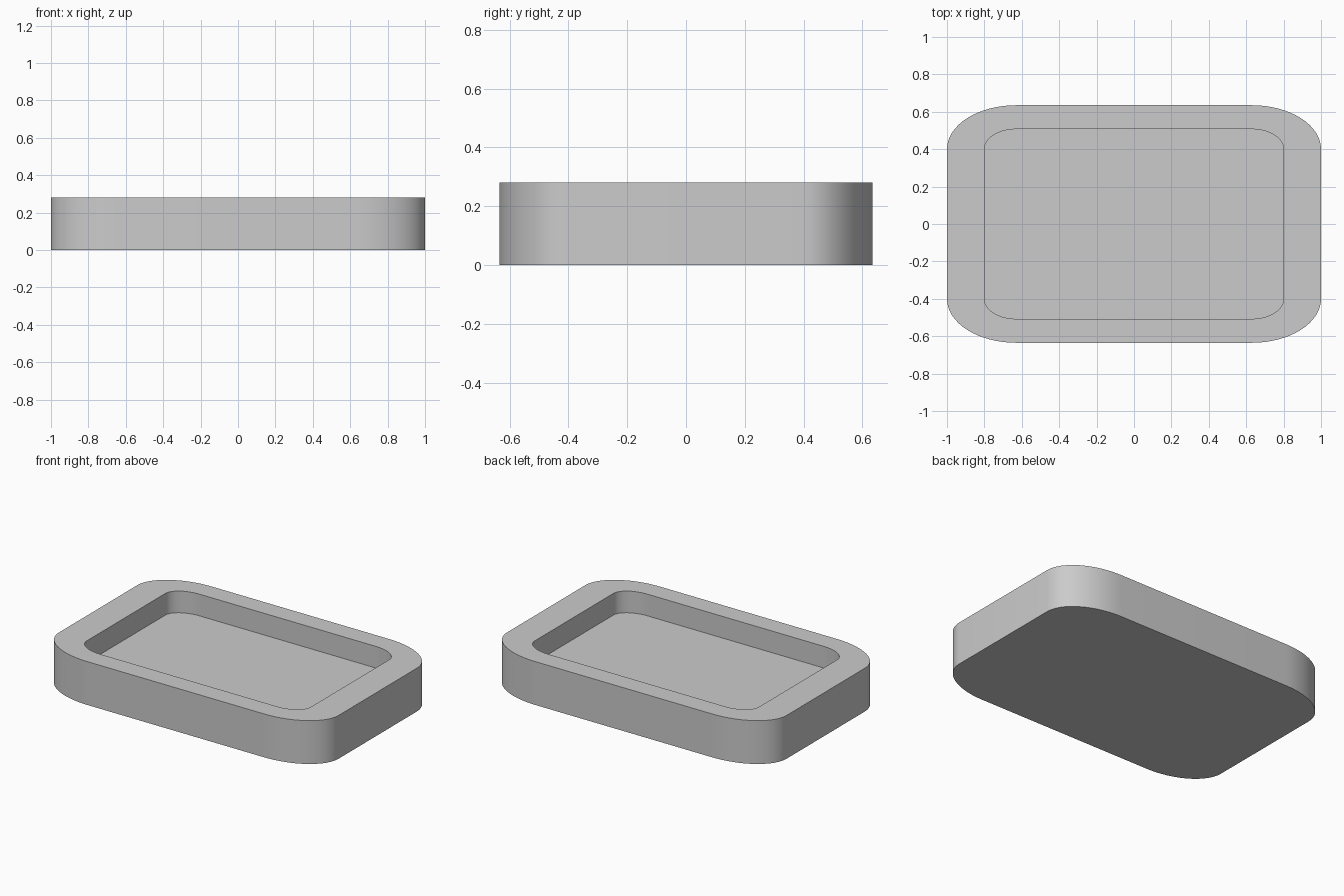
import bpy, bmesh, math

if "Cube" in bpy.data.objects:
    bpy.data.objects.remove(bpy.data.objects["Cube"])

HEIGHT, FLOOR = 0.28, 0.14
CX, CY = 0.63, 0.40      # shared centre of the outer and inner corner arcs
STEPS = 16


def outline(bm, half_x, half_y, z):
    """Rounded rectangle ring with elliptical corners."""
    ring = []
    for i, (sx, sy) in enumerate([(1, 1), (-1, 1), (-1, -1), (1, -1)]):
        for k in range(STEPS + 1):
            a = math.pi / 2 * (i + k / STEPS)
            ring.append(bm.verts.new((sx * CX + (half_x - CX) * math.cos(a),
                                      sy * CY + (half_y - CY) * math.sin(a), z)))
    return ring


def bridge(bm, a, b):
    n = len(a)
    for i in range(n):
        j = (i + 1) % n
        bm.faces.new((a[i], a[j], b[j], b[i]))


bm = bmesh.new()
# Outer wall, flat rim, recess wall
rings = [outline(bm, 1.0, 0.635, 0), outline(bm, 1.0, 0.635, HEIGHT),
         outline(bm, 0.8, 0.507, HEIGHT), outline(bm, 0.8, 0.507, FLOOR)]
for lower, upper in zip(rings, rings[1:]):
    bridge(bm, lower, upper)
# Underside and recess floor
bm.faces.new(rings[0][::-1])
bm.faces.new(rings[-1])
bmesh.ops.recalc_face_normals(bm, faces=bm.faces)

mesh = bpy.data.meshes.new("tray")
bm.to_mesh(mesh)
bm.free()
tray = bpy.data.objects.new("tray", mesh)
bpy.context.collection.objects.link(tray)
bpy.context.view_layer.objects.active = tray
tray.select_set(True)
bpy.ops.object.shade_smooth_by_angle(angle=math.radians(30))
